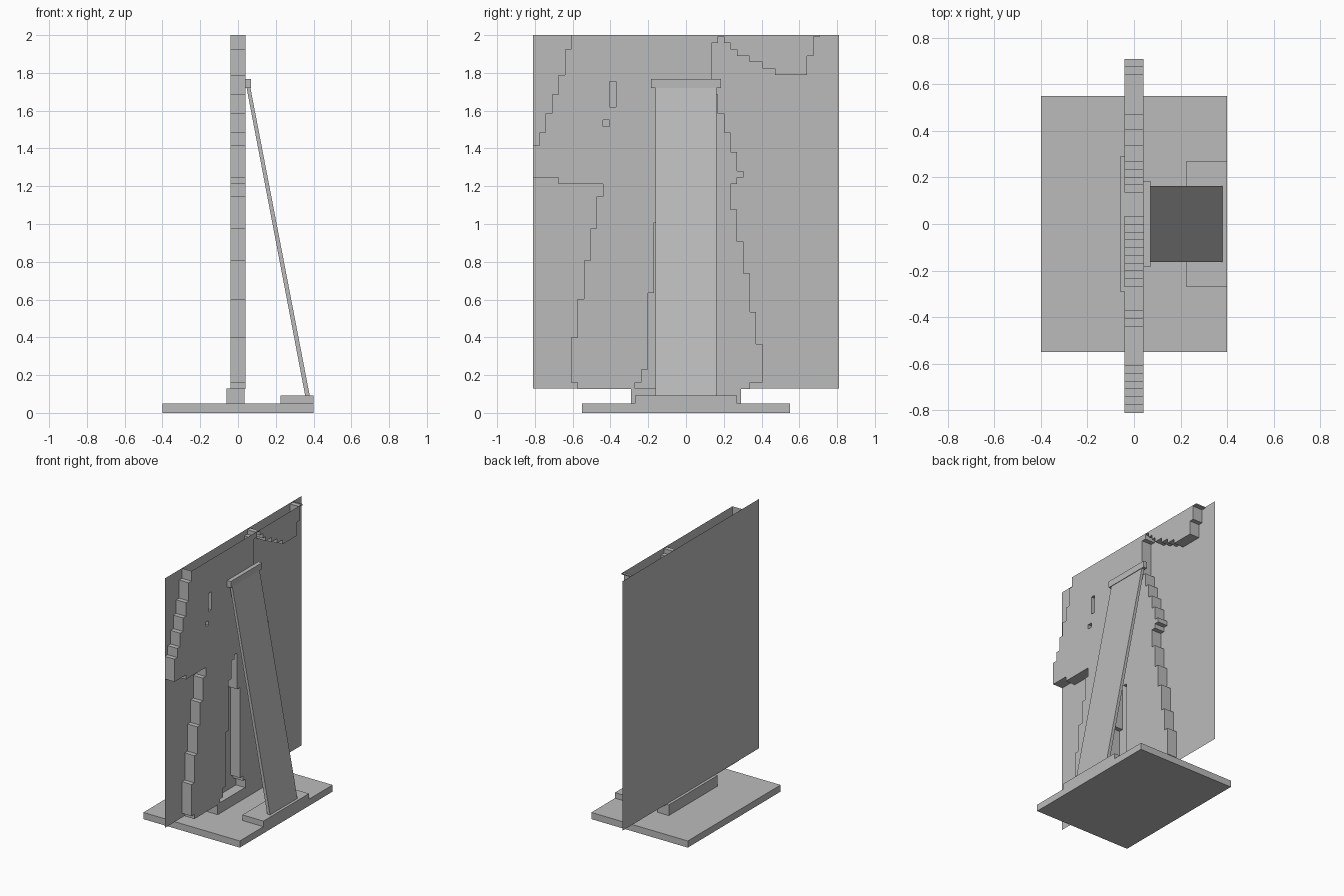
import bpy
import bmesh
import math
from mathutils import Vector

old = bpy.data.objects.get("Cube")
if old:
    bpy.data.objects.remove(old, do_unlink=True)

# One plain grey for the whole display
grey = bpy.data.materials.new("plain grey")
colour = (0.5, 0.5, 0.5, 1)
grey.diffuse_color = colour
grey.use_nodes = True
for node in grey.node_tree.nodes:
    if node.type == "BSDF_PRINCIPLED":
        node.inputs["Base Color"].default_value = colour

FRONT, BACK, TOP = 0.04, -0.04, 2.0


def finish(name, bm):
    mesh = bpy.data.meshes.new(name)
    bm.to_mesh(mesh)
    bm.free()
    mesh.materials.append(grey)
    obj = bpy.data.objects.new(name, mesh)
    bpy.context.collection.objects.link(obj)
    return obj


def box(name, low, high):
    bm = bmesh.new()
    bmesh.ops.create_cube(bm, size=1)
    low, high = Vector(low), Vector(high)
    bmesh.ops.scale(bm, vec=high - low, verts=bm.verts)
    bmesh.ops.translate(bm, vec=(low + high) / 2, verts=bm.verts)
    return finish(name, bm)


def prism(name, profile, half_width):
    """Extrude an x-z profile evenly along y."""
    bm = bmesh.new()
    face = bm.faces.new([bm.verts.new((x, -half_width, z)) for x, z in profile])
    result = bmesh.ops.extrude_face_region(bm, geom=[face])
    verts = [g for g in result["geom"] if isinstance(g, bmesh.types.BMVert)]
    bmesh.ops.translate(bm, vec=(0, 2 * half_width, 0), verts=verts)
    bmesh.ops.recalc_face_normals(bm, faces=bm.faces)
    return finish(name, bm)


def staircase(column, row, turns):
    """Corners of a stepped path; turns alternate new row, new column."""
    points = [(column, row)]
    for k, value in enumerate(turns):
        if k % 2 == 0:
            row = value
        else:
            column = value
        points.append((column, row))
    return points


def add_loop(bm, points):
    verts = []
    for column, row in points:
        y = -0.81 + 0.03375 * column
        z = min(TOP, 1.992 - 0.0339 * row)
        verts.append(bm.verts.new((FRONT, y, z)))
    return [bm.edges.new((a, b)) for a, b in zip(verts, verts[1:] + verts[:1])]


# Stepped cut-out figure: outline in grid columns and rows, open at the top
left_side = [2, 5, 6, 4, 9, 3, 12, 2, 15, 1, 17, 0, 22, 4, 23, 11, 25, 10,
             30, 9, 35, 8, 41, 7, 47, 6, 54, 7, 55]
leg_gap = [16, 54, 17, 52, 18, 40, 19, 29, 20, 25, 21, 24, 22, 32, 23,
           52, 24, 53, 25, 55]
right_side = [34, 54, 36, 48, 35, 43, 34, 37, 33, 32, 32, 27, 31, 23, 32,
              22, 33, 21, 32, 18, 31, 15, 30, 12, 29, 9, 28, 1]
upper_arm = [29, 0, 30, 1, 31, 2, 32, 3, 34, 4, 36, 5, 38, 6, 43, 3, 44,
             0, 45, -1]
slots = [(12, 7, 13, 11), (11, 13, 12, 14)]

bm = bmesh.new()
rim = add_loop(bm, staircase(6, -1, left_side + leg_gap + right_side + upper_arm))
for a, b, c, d in slots:
    rim += add_loop(bm, [(a, b), (c, b), (c, d), (a, d)])
bmesh.ops.triangle_fill(bm, edges=rim, use_beauty=True, normal=(1, 0, 0))
walls = [e for e in rim if min(v.co.z for v in e.verts) < TOP - 0.001]
result = bmesh.ops.extrude_edge_only(bm, edges=walls)
for g in result["geom"]:
    if isinstance(g, bmesh.types.BMVert):
        g.co.x = BACK
bmesh.ops.recalc_face_normals(bm, faces=bm.faces)
# Make the front sheet face outwards
if sum(f.normal.x * f.calc_area() for f in bm.faces) < 0:
    bmesh.ops.reverse_faces(bm, faces=bm.faces)
finish("cutout_figure", bm)

# Thin backing sheet
bm = bmesh.new()
corners = [(-0.81, 0.13), (-0.81, TOP), (0.81, TOP), (0.81, 0.13)]
bm.faces.new([bm.verts.new((BACK, y, z)) for y, z in corners])
finish("backing_sheet", bm)

# Stand
box("base_plate", (-0.4, -0.55, 0), (0.4, 0.55, 0.05))
box("panel_holder", (-0.06, -0.29, 0.05), (0.035, 0.29, 0.13))
box("strut_foot", (0.225, -0.27, 0.05), (0.4, 0.27, 0.092))
box("strut_top_bar", (0.04, -0.185, 1.72), (0.07, 0.185, 1.768))

# Leaning support strut
prism("support_strut",
      [(0.042, 1.74), (0.062, 1.74), (0.38, 0.09), (0.356, 0.09)], 0.162)
